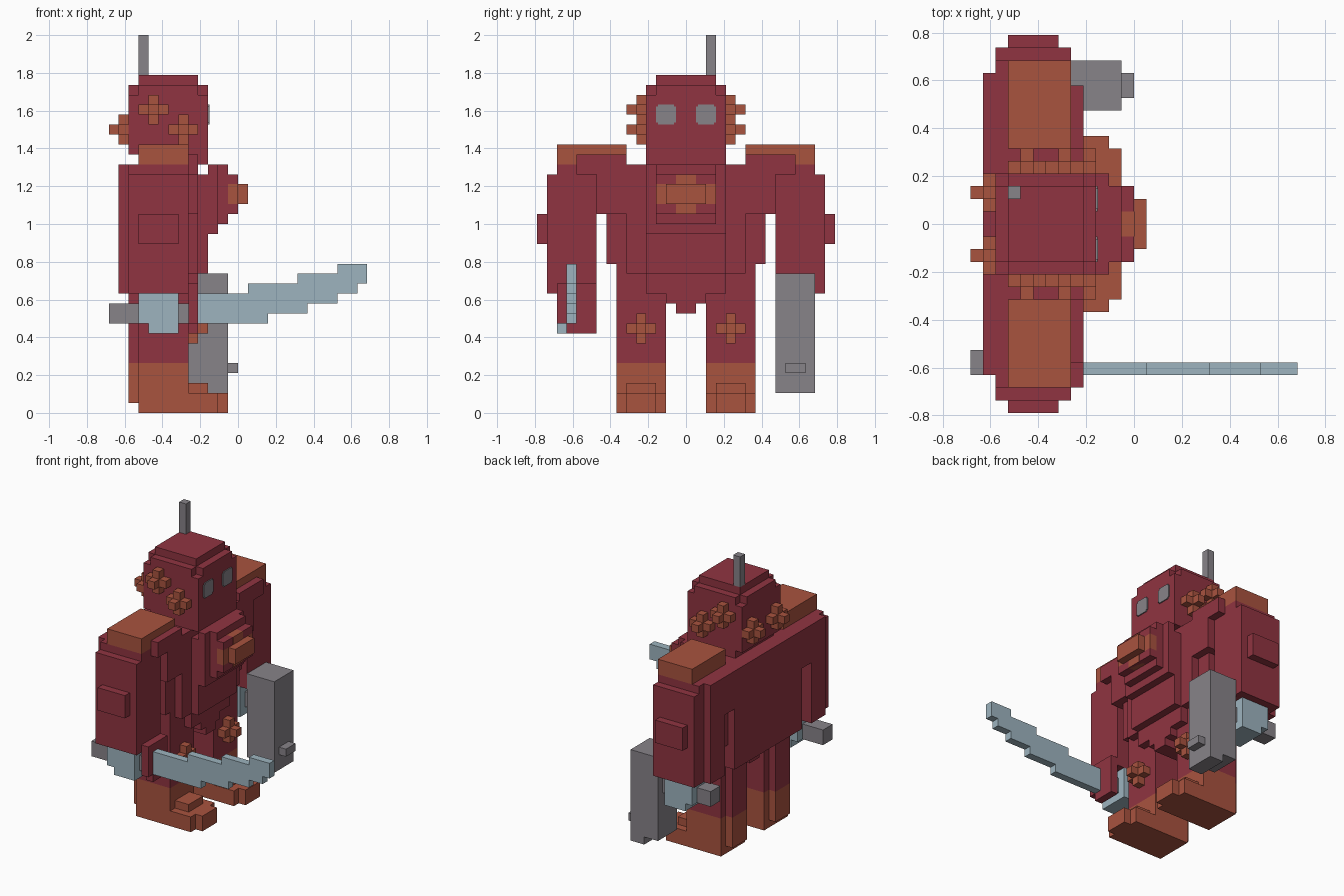
import bpy, bmesh
from mathutils import Vector

if "Cube" in bpy.data.objects:
    bpy.data.objects.remove(bpy.data.objects["Cube"], do_unlink=True)

U = 1 / 19  # one block


def material(name, srgb):
    lin = [((c / 255 + 0.055) / 1.055) ** 2.4 for c in srgb] + [1.0]
    m = bpy.data.materials.new(name)
    m.use_nodes = True
    m.diffuse_color = lin
    m.node_tree.nodes["Principled BSDF"].inputs["Base Color"].default_value = lin
    return m


RED = material("dark red", (144, 52, 65))
RUST = material("rust brown", (169, 83, 63))
GREY = material("grey", (135, 131, 137))
BLUE = material("pale blue", (157, 180, 191))


def part(name, mat, *boxes, side=1):
    """Boxes are (x0, x1, y0, y1, z0, z1) in blocks; side=-1 mirrors across y."""
    bm = bmesh.new()
    for x0, x1, y0, y1, z0, z1 in boxes:
        if side < 0:
            y0, y1 = -y1, -y0
        lo, hi = Vector((x0, y0, z0)), Vector((x1, y1, z1))
        cube = bmesh.ops.create_cube(bm, size=1)["verts"]
        for v in cube:
            v.co = ((lo + hi) / 2 + v.co * (hi - lo)) * U
    mesh = bpy.data.meshes.new(name)
    bm.to_mesh(mesh)
    bm.free()
    mesh.materials.append(mat)
    ob = bpy.data.objects.new(name, mesh)
    bpy.context.collection.objects.link(ob)
    return ob


def flower(name, axis, direction, a, b, base, thick=1, tip=1, side=1):
    """Plus-shaped bloom with a raised centre; a, b are the centre block's low corner."""
    def box(a0, a1, b0, b1, depth):
        d0, d1 = sorted((base, base + direction * depth))
        if axis == "x":
            return (d0, d1, a0, a1, b0, b1)
        return (a0, a1, d0, d1, b0, b1)
    part(name, RUST,
         box(a - 1, a + 2, b, b + 1, thick),
         box(a, a + 1, b - 1, b + 2, thick),
         box(a, a + 1, b, b + 1, thick + tip), side=side)


# Torso with stepped chest and pelvis
part("torso", RED,
     (-11, -5, -8, 8, 15, 25), (-12, -5, -7, 7, 12, 25),
     (-12, -11, -12, 12, 20, 25),
     (-5, -4, -6, 6, 14, 25), (-5, -4, -4, 4, 12, 14),
     (-10, -4, -2, 2, 11, 12), (-10, -4, -1, 1, 10, 11))
part("chest", RED,
     (-4, -3, -4, 4, 14, 24), (-3, -2, -4, 4, 18, 25),
     (-2, -1, -3, 3, 19, 25), (-1, 0, -3, 3, 20, 21),
     (-1, 0, -3, -1, 23, 24), (-1, 0, 1, 3, 23, 24))
part("chest_badge", RUST,
     (-1, 0, -3, 3, 21, 23), (0, 1, -2, 2, 21, 23),
     (-1, 0.02, -1, 1, 20, 24))

# Head
part("head", RED,
     (-11, -3, -4, 4, 26, 32), (-10, -3, -4, 4, 25, 26),
     (-11, -3, -3, 3, 32, 33), (-10, -4, -4, 4, 32, 33),
     (-10, -4, -3, 3, 33, 34))
part("antenna", GREY, (-10, -9, 2, 3, 34, 38))

for side, word in ((1, "left"), (-1, "right")):
    # Eye plate with clipped corners
    part(word + "_eye", GREY, (-3, -2.88, 1, 3, 29.2, 30.8),
         (-3, -2.87, 1.2, 2.8, 29, 31), side=side)

    # Blooms on the sides and back of the head
    flower(word + "_upper_bloom", "y", 1, -9, 30, 4, side=side)
    flower(word + "_lower_bloom", "y", 1, -6, 28, 4, side=side)
    flower(word + "_back_bloom", "x", -1, 2, 28, -11, side=side)

    # Arm
    part(word + "_arm", RED,
         (-12, -5, 6, 9, 20, 25), (-5, -4, 6, 9, 20, 26),
         (-5, -4, 9, 11, 24, 26),
         (-12, -5, 9, 12, 12, 25), (-11, -5, 12, 13, 12, 25),
         (-11, -5, 13, 14, 12, 24), (-10, -6, 14, 15, 17, 20),
         side=side)
    part(word + "_shoulder_pad", RUST, (-10, -5, 6, 13, 25, 27), side=side)
    part(word + "_hand", BLUE, (-10, -6, 9, 13, 9, 12),
         (-9, -6, 9, 13, 8, 9), side=side)

    # Leg, boot and knee bloom
    part(word + "_leg", RED, (-10, -5, 2, 7, 5, 12),
         (-11, -10, 3, 6, 5, 12), side=side)
    part(word + "_boot", RUST,
         (-10, -5, 2, 7, 0, 5), (-11, -10, 3, 6, 1, 5),
         (-5, -2, 2, 7, 0, 2), (-2, -1, 3, 6, 0, 2),
         (-5, -3, 3, 6, 2, 3), side=side)
    flower(word + "_knee_bloom", "x", 1, 4, 8, -5, side=side)

# Sword in the right hand
part("sword_hilt", GREY, (-13, -5, -12, -10, 9, 11))
part("sword_guard", RED, (-5, -4, -13, -9, 9, 13), (-5, -4, -12, -9, 8, 9))
steps = [(-4, 1, 9, 12), (1, 3, 9, 13), (3, 6, 10, 13), (6, 7, 10, 14),
         (7, 10, 11, 14), (10, 12, 12, 15), (12, 13, 13, 15)]
part("sword_blade", BLUE, *[(x0, x1, -12, -11, z0, z1) for x0, x1, z0, z1 in steps])

# Blaster in the left hand
part("blaster", GREY, (-5, -1, 9, 13, 3, 14), (-3, -1, 9, 13, 2, 3),
     (-1, 0, 10, 12, 4, 5))
part("blaster_grip", GREY, (-12, -5, 10, 12, 9, 11))
